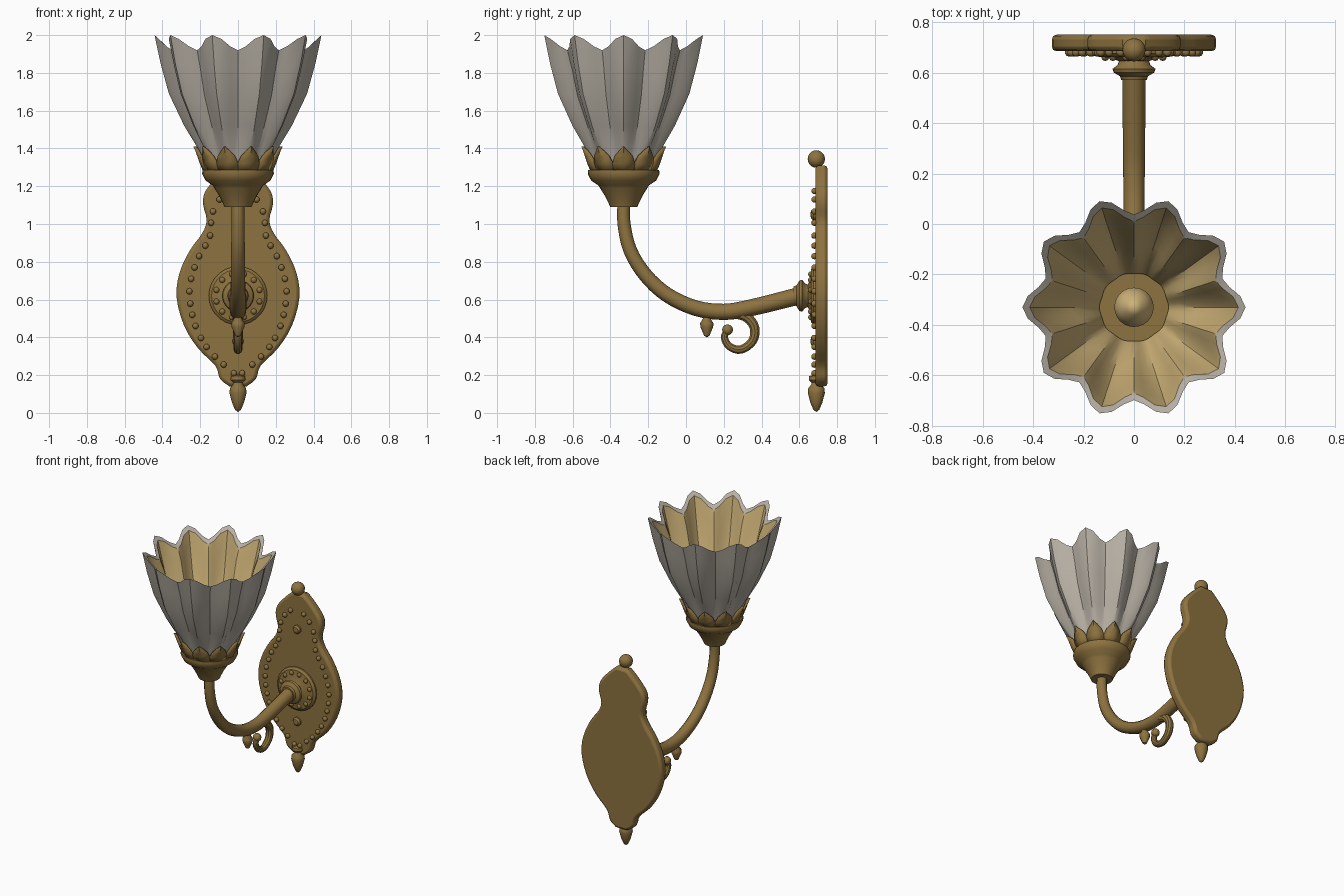
import bpy, bmesh, math
from mathutils import Vector, Matrix

if "Cube" in bpy.data.objects:
    bpy.data.objects.remove(bpy.data.objects["Cube"])

CY = -0.33   # shade axis


def mat(name, c):
    m = bpy.data.materials.new(name)
    m.diffuse_color = (*c, 1)
    m.use_nodes = True
    m.node_tree.nodes["Principled BSDF"].inputs["Base Color"].default_value = m.diffuse_color
    return m


BRASS = mat("brass", (0.27, 0.17, 0.05))
GLASS = mat("frosted_glass", (0.47, 0.43, 0.37))
WARM = mat("warm_lining", (0.62, 0.45, 0.19))


def finish(ob, angle=35):
    bpy.ops.object.select_all(action='DESELECT')
    ob.select_set(True)
    bpy.context.view_layer.objects.active = ob
    bpy.ops.object.shade_smooth_by_angle(angle=math.radians(angle))
    return ob


def make(name, bm, mats=(BRASS,), angle=35, normals=True):
    if normals:
        bmesh.ops.recalc_face_normals(bm, faces=bm.faces)
    me = bpy.data.meshes.new(name)
    bm.to_mesh(me)
    bm.free()
    for m in mats:
        me.materials.append(m)
    ob = bpy.data.objects.new(name, me)
    bpy.context.collection.objects.link(ob)
    return finish(ob, angle)


def spline(pts, n=4):
    """Catmull-Rom through an open list of points."""
    p = [Vector(q) for q in pts]
    p = [2 * p[0] - p[1]] + p + [2 * p[-1] - p[-2]]
    out = []
    for i in range(1, len(p) - 2):
        a, b, c, d = p[i - 1:i + 3]
        for k in range(n):
            t = k / n
            out.append(0.5 * (2 * b + (c - a) * t + (2 * a - 5 * b + 4 * c - d) * t * t
                              + (3 * b - a - 3 * c + d) * t ** 3))
    return out + [p[-2]]


def lathe(name, prof, loc, seg=20, along_y=False, m=BRASS):
    """Revolve (radius, height) points; along_y points the axis to the front."""
    bm = bmesh.new()
    rings = []
    for r, h in prof:
        if r < 1e-4:
            rings.append([bm.verts.new((0, 0, h))] * seg)
        else:
            rings.append([bm.verts.new((r * math.cos(2 * math.pi * i / seg),
                                        r * math.sin(2 * math.pi * i / seg), h)) for i in range(seg)])
    for a, b in zip(rings, rings[1:]):
        for i in range(seg):
            j = (i + 1) % seg
            bm.faces.new(list(dict.fromkeys((a[i], a[j], b[j], b[i]))))
    rot = Matrix.Rotation(math.pi / 2, 4, 'X') if along_y else Matrix()
    bm.transform(Matrix.Translation(loc) @ rot)
    return make(name, bm, (m,))


def tube(name, pts, r0, r1, res=4):
    path = spline(pts, 4)
    cu = bpy.data.curves.new(name, 'CURVE')
    cu.dimensions = '3D'
    cu.bevel_depth, cu.bevel_resolution, cu.use_fill_caps = 1, res, True
    s = cu.splines.new('POLY')
    s.points.add(len(path) - 1)
    for i, q in enumerate(path):
        s.points[i].co = (0, q[0], q[1], 1)
        s.points[i].radius = r0 + (r1 - r0) * i / (len(path) - 1)
    cu.materials.append(BRASS)
    ob = bpy.data.objects.new(name, cu)
    bpy.context.collection.objects.link(ob)
    bpy.ops.object.select_all(action='DESELECT')
    ob.select_set(True)
    bpy.context.view_layer.objects.active = ob
    bpy.ops.object.convert(target='MESH')
    return finish(bpy.context.object)


def beads(name, places, r):
    bm = bmesh.new()
    for q in places:
        bmesh.ops.create_uvsphere(bm, u_segments=10, v_segments=6, radius=r,
                                  matrix=Matrix.Translation(q))
    return make(name, bm, angle=60)


# wall plate: mirrored outline, extruded and bevelled
half = [(0.045, 0.14), (0.095, 0.18), (0.12, 0.25), (0.21, 0.34), (0.285, 0.46), (0.325, 0.61),
        (0.31, 0.74), (0.255, 0.86), (0.19, 0.95), (0.166, 1.02), (0.184, 1.1), (0.175, 1.17),
        (0.11, 1.25), (0.045, 1.31)]
right = spline(half, 3)
outline = right + [Vector((-q.x, q.y)) for q in reversed(right)]
bm = bmesh.new()
face = bm.faces.new([bm.verts.new((q.x, 0.685, q.y)) for q in outline])
ext = bmesh.ops.extrude_face_region(bm, geom=[face])
bmesh.ops.translate(bm, vec=(0, 0.065, 0), verts=[g for g in ext['geom'] if isinstance(g, bmesh.types.BMVert)])
plate = make("wall_plate", bm)
bev = plate.modifiers.new("edge", 'BEVEL')
bev.width, bev.segments, bev.limit_method, bev.angle_limit = 0.018, 2, 'ANGLE', math.radians(60)

# bead border, evenly spaced along a path
path = spline([(0.022, 0.21), (0.07, 0.25), (0.16, 0.34), (0.225, 0.46), (0.255, 0.6), (0.25, 0.7),
               (0.21, 0.82), (0.15, 0.93), (0.14, 1.03), (0.11, 1.115), (0.022, 1.205)], 12)
spots, run, step = [path[0]], 0, 0.064
for a, b in zip(path, path[1:]):
    run += (b - a).length
    if run >= step:
        spots.append(b)
        run -= step
beads("plate_beads", [(s * q.x, 0.68, q.y) for q in spots for s in (-1, 1)], 0.017)

# finials and screws
lathe("top_ball", [(0.046 * math.sin(math.pi * i / 10), -0.046 * math.cos(math.pi * i / 10))
                   for i in range(11)], (0, 0.69, 1.344))
lathe("bottom_finial", [(0, 0), (0.016, 0.012), (0.032, 0.05), (0.045, 0.1), (0.043, 0.125), (0.027, 0.145),
                        (0.025, 0.155), (0.04, 0.17), (0.038, 0.19), (0, 0.2)], (0, 0.69, 0.005))
for nm, z in (("upper_screw", 1.05), ("lower_screw", 0.38)):
    lathe(nm, [(0.03, 0), (0.03, 0.012), (0.02, 0.024), (0, 0.028)], (0, 0.686, z), 12, True)

# rosette where the arm meets the plate
lathe("rosette", [(0.155, 0), (0.155, 0.015), (0.14, 0.028), (0.09, 0.032), (0.06, 0.045), (0.065, 0.06),
                  (0.085, 0.075), (0.08, 0.09), (0.055, 0.105), (0.05, 0.12), (0, 0.12)],
      (0, 0.69, 0.62), 28, True)
beads("rosette_beads", [(0.118 * math.cos(a), 0.662, 0.62 + 0.118 * math.sin(a))
                        for a in (math.pi * (i + .5) / 6 for i in range(12))], 0.016)

# arm, scroll and drop
tube("arm", [(-0.33, 1.12), (-0.328, 1.0), (-0.295, 0.86), (-0.215, 0.73), (-0.1, 0.625), (0.05, 0.555),
             (0.2, 0.535), (0.35, 0.558), (0.62, 0.625)], 0.033, 0.046)
tube("scroll", [(0.26, 0.53), (0.325, 0.505), (0.363, 0.45), (0.352, 0.38), (0.29, 0.335), (0.23, 0.352),
                (0.203, 0.4), (0.22, 0.437)], 0.03, 0.018, 3)
beads("scroll_tip", [(0, 0.22, 0.44)], 0.029)
lathe("drop", [(0, 0), (0.014, 0.008), (0.034, 0.055), (0.035, 0.075), (0.02, 0.1), (0.02, 0.15)],
      (0, 0.11, 0.4), 12)

# cup holding the shade
lathe("cup", [(0, 0), (0.072, 0), (0.08, 0.02), (0.1, 0.06), (0.125, 0.1), (0.135, 0.115), (0.172, 0.14),
              (0.19, 0.175), (0.188, 0.195), (0.165, 0.197), (0.15, 0.18), (0, 0.18)], (0, CY, 1.09), 28)

# fluted shade: ten lobes, glass outside, warm lining inside
PROF = [(1.275, 0.165), (1.4, 0.212), (1.52, 0.285), (1.69, 0.366), (1.85, 0.41), (2.0, 0.442)]
AMP = [0.002, 0.012, 0.024, 0.032, 0.036, 0.037]
DIP = [0, 0, 0, 0.01, 0.03, 0.08]
SEG = 60
bm = bmesh.new()
rings = []
for inner in (0, 1):
    for (z, r), am, dp in list(zip(PROF, AMP, DIP))[::-1 if inner else 1]:
        ring = []
        for i in range(SEG):
            a = 2 * math.pi * i / SEG
            k = (1 - math.cos(10 * a)) / 2
            rr = r - 2 * am * k - 0.028 * inner
            zz = z - dp * k - (0.025 if inner and z > 1.9 else 0) + (0.01 if inner and z < 1.3 else 0)
            ring.append(bm.verts.new((rr * math.cos(a), CY + rr * math.sin(a), zz)))
        rings.append(ring)
rings.append(rings[0])
for n, (lo, hi) in enumerate(zip(rings, rings[1:])):
    for i in range(SEG):
        j = (i + 1) % SEG
        bm.faces.new((lo[i], lo[j], hi[j], hi[i])).material_index = 1 if n >= len(PROF) else 0
make("shade", bm, (GLASS, WARM), 30)

# bulb
lathe("bulb", [(0.05, 0), (0.055, 0.04), (0.075, 0.09), (0.078, 0.13), (0.06, 0.18), (0.03, 0.22), (0, 0.24)],
      (0, CY, 1.265), 24, m=WARM)

# ring of pointed leaves round the foot of the shade
bm = bmesh.new()
rows = [(1.27, 0.172, 0.05), (1.32, 0.193, 0.062), (1.36, 0.207, 0.048), (1.39, 0.218, 0.022), (1.41, 0.227, 0.002)]
for k in range(10):
    prev = None
    for z, r, w in rows:
        cur = []
        for s in (-1, 0, 1):
            a = math.pi * k / 5 + s * w / r
            rr = r + (0.009 if s == 0 else 0)
            cur.append(bm.verts.new((rr * math.cos(a), CY + rr * math.sin(a), z)))
        if prev:
            for i in (0, 1):
                bm.faces.new((prev[i], prev[i + 1], cur[i + 1], cur[i]))
        prev = cur
leaves = make("leaf_ring", bm, normals=False)
sol = leaves.modifiers.new("thickness", 'SOLIDIFY')
sol.thickness = 0.012
